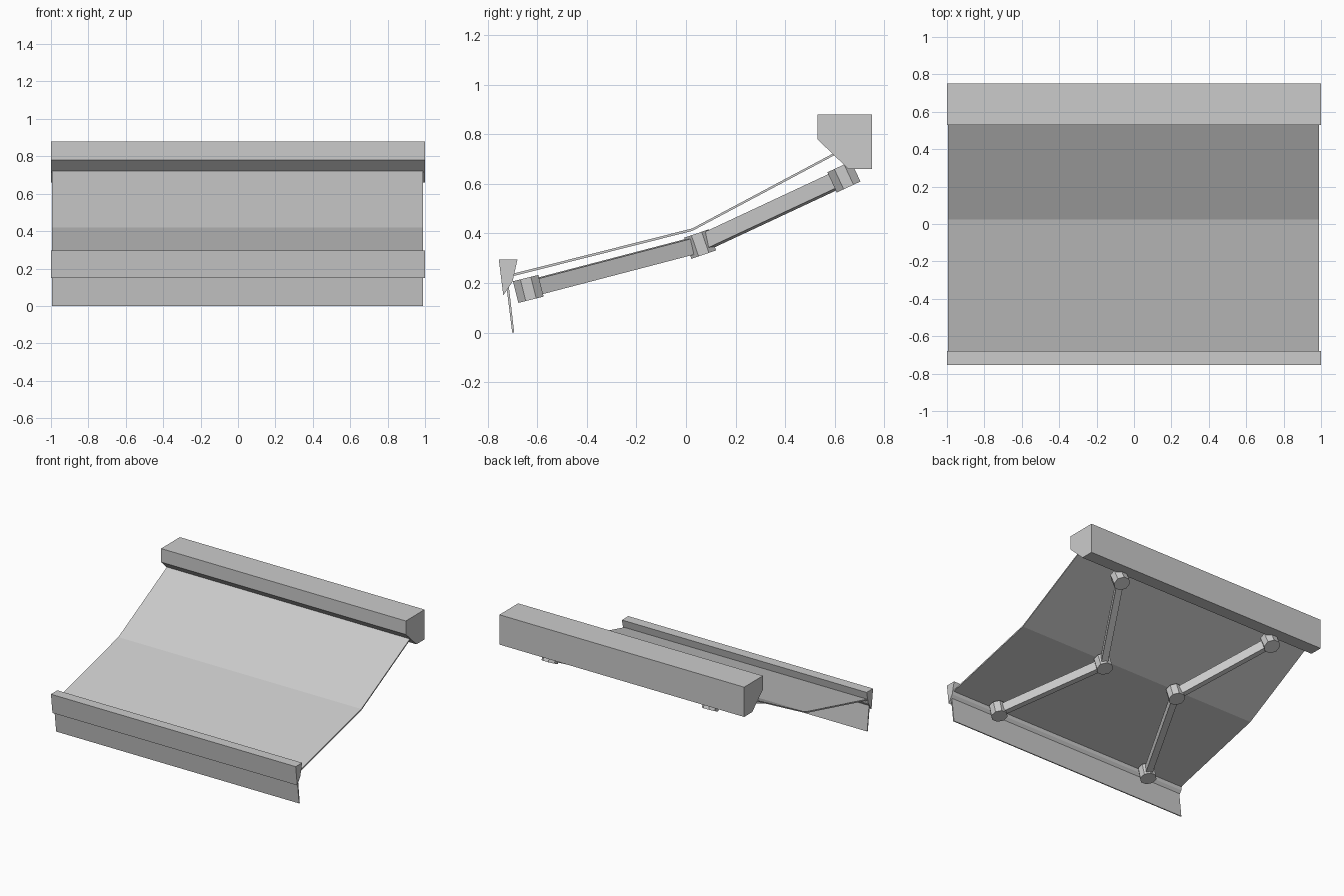
import bpy, bmesh, math
from mathutils import Vector, Matrix

if "Cube" in bpy.data.objects:
    bpy.data.objects.remove(bpy.data.objects["Cube"], do_unlink=True)

grey = bpy.data.materials.new("light grey")
grey.use_nodes = True
colour = (0.6, 0.6, 0.6, 1)
grey.diffuse_color = colour
grey.node_tree.nodes["Principled BSDF"].inputs["Base Color"].default_value = colour


def finish(name, bm):
    bmesh.ops.recalc_face_normals(bm, faces=bm.faces)
    mesh = bpy.data.meshes.new(name)
    bm.to_mesh(mesh)
    bm.free()
    mesh.materials.append(grey)
    ob = bpy.data.objects.new(name, mesh)
    bpy.context.collection.objects.link(ob)
    return ob


def extrude_profile(name, profile, x0, x1):
    """Sweep a closed (y, z) profile along x."""
    bm = bmesh.new()
    face = bm.faces.new([bm.verts.new((x0, y, z)) for y, z in profile])
    ext = bmesh.ops.extrude_face_region(bm, geom=[face])["geom"]
    moved = [g for g in ext if isinstance(g, bmesh.types.BMVert)]
    bmesh.ops.translate(bm, verts=moved, vec=(x1 - x0, 0, 0))
    return finish(name, bm)


def joint(name, centre, tilt):
    """Eight-sided hinge whose axis is square to the sloping fabric."""
    bm = bmesh.new()
    m = (Matrix.Translation(centre) @ Matrix.Rotation(math.radians(tilt), 4, "X")
         @ Matrix.Rotation(math.pi / 8, 4, "Z"))
    bmesh.ops.create_cone(bm, cap_ends=True, segments=8, radius1=0.057,
                          radius2=0.057, depth=0.09, matrix=m)
    return finish(name, bm)


def arm(name, a, b, width=0.045, height=0.065):
    """Flat bar between two joints."""
    along = b - a
    side = along.cross(Vector((0, 0, 1))).normalized()
    up = side.cross(along).normalized()
    m = Matrix((along, side * width, up * height)).transposed().to_4x4()
    m.translation = (a + b) / 2
    bm = bmesh.new()
    bmesh.ops.create_cube(bm, size=1, matrix=m)
    return finish(name, bm)


# Wall housing and front rail
extrude_profile("wall_housing", [(0.53, 0.88), (0.75, 0.88), (0.75, 0.66),
                                 (0.655, 0.66), (0.53, 0.78)], -1, 1)
extrude_profile("front_rail", [(-0.755, 0.295), (-0.68, 0.295),
                               (-0.70, 0.205), (-0.737, 0.15)], -1, 1)

# Fabric canopy with a crease, and the hanging valance
top = [(0.60, 0.726), (0.025, 0.42), (-0.70, 0.237)]
extrude_profile("canopy", top + [(y, z - 0.01) for y, z in reversed(top)], -0.995, 0.99)
extrude_profile("valance", [(-0.725, 0.19), (-0.715, 0.19),
                            (-0.693, 0), (-0.701, 0)], -0.995, 0.99)

# Folding arms, one on each side
for side, s in (("left", 1), ("right", -1)):
    shoulder = Vector((s * 0.655, 0.637, 0.628))
    elbow = Vector((s * 0.315, 0.057, 0.357))
    wrist = Vector((s * 0.65, -0.636, 0.176))
    joint(side + "_shoulder_joint", shoulder, 25)
    joint(side + "_elbow_joint", elbow, 19)
    joint(side + "_wrist_joint", wrist, 14)
    arm(side + "_upper_arm", shoulder, elbow)
    arm(side + "_lower_arm", elbow, wrist)
